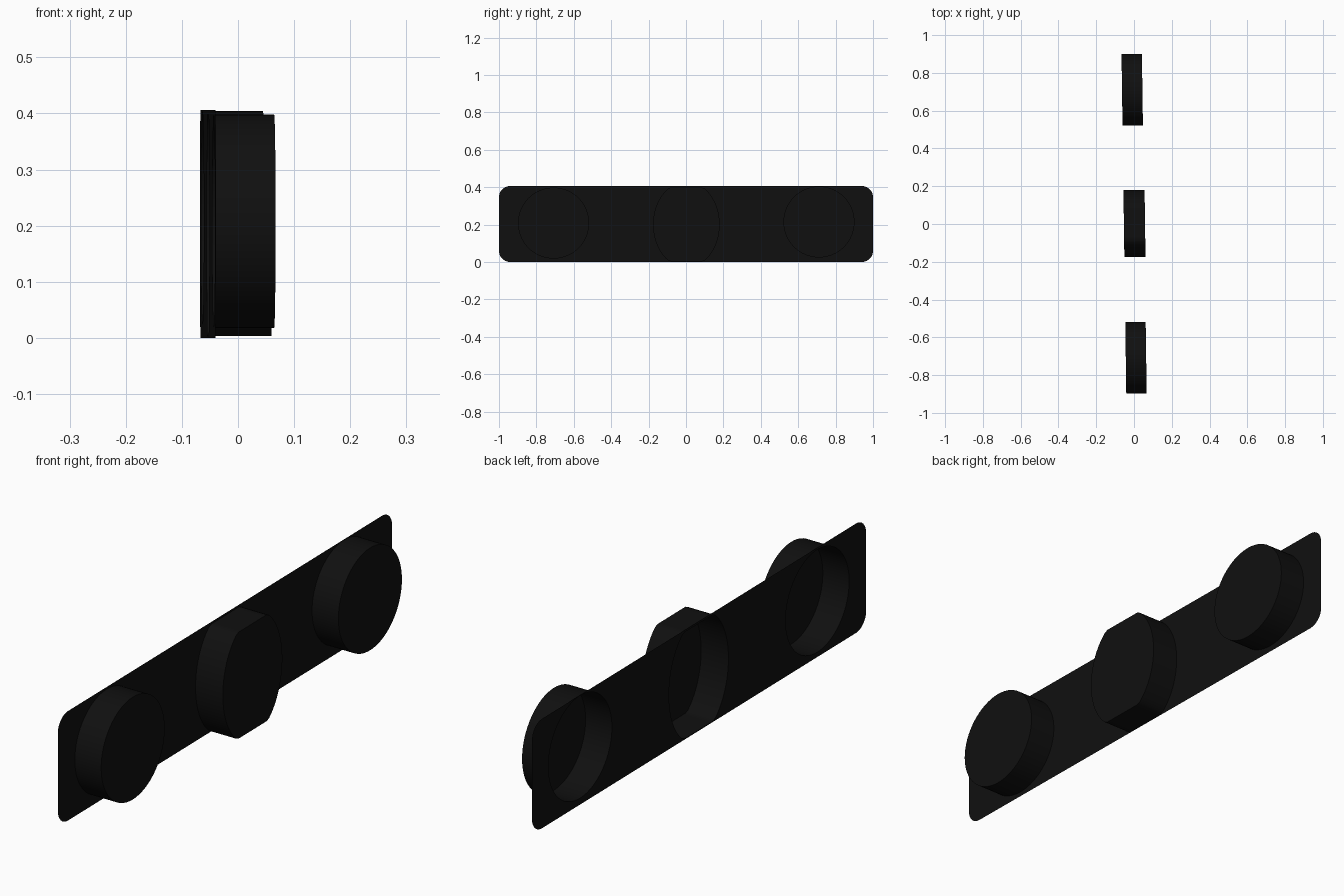
import bpy, bmesh
from math import sin, cos, pi, radians

if "Cube" in bpy.data.objects:
    bpy.data.objects.remove(bpy.data.objects["Cube"])

black = bpy.data.materials.new("black")
black.diffuse_color = (0.005, 0.005, 0.005, 1)
black.use_nodes = True
black.node_tree.nodes["Principled BSDF"].inputs["Base Color"].default_value = black.diffuse_color


def sheet_x(y):
    # the whole panel is very slightly skewed
    return -0.0535 - 0.014 * y


def ring(cy, cz, ry, rz, low=0.003, high=0.402, n=64):
    # ellipse outline, flattened where it meets the plate edges
    pts = []
    for i in range(n):
        a = 2 * pi * i / n
        pts.append((cy + ry * cos(a), min(high, max(low, cz + rz * sin(a)))))
    return pts


def rounded_rect(y, z0, z1, r, n=8):
    pts = []
    corners = [(y - r, z1 - r), (-y + r, z1 - r), (-y + r, z0 + r), (y - r, z0 + r)]
    for k, (cy, cz) in enumerate(corners):
        for i in range(n + 1):
            a = pi / 2 * (k + i / n)
            pts.append((cy + r * cos(a), cz + r * sin(a)))
    return pts


def finish(bm, name):
    me = bpy.data.meshes.new(name)
    bm.to_mesh(me)
    bm.free()
    ob = bpy.data.objects.new(name, me)
    bpy.context.collection.objects.link(ob)
    me.materials.append(black)
    bpy.ops.object.select_all(action='DESELECT')
    ob.select_set(True)
    bpy.context.view_layer.objects.active = ob
    bpy.ops.object.shade_smooth_by_angle(angle=radians(30))


# name, outline, depth
cups = [
    ("left_cup", ring(-0.708, 0.208, 0.19, 0.19), 0.108),
    ("middle_cup", ring(0.002, 0.2, 0.178, 0.23, 0.003, 0.398), 0.112),
    ("right_cup", ring(0.711, 0.214, 0.19, 0.19, 0.003, 0.404), 0.108),
]

# thin back plate with an opening behind each cup
bm = bmesh.new()
for pts in [rounded_rect(1.0, 0.0, 0.406, 0.06)] + [c[1] for c in cups]:
    vs = [bm.verts.new((sheet_x(y), y, z)) for y, z in pts]
    for i in range(len(vs)):
        bm.edges.new((vs[i - 1], vs[i]))
bmesh.ops.triangle_fill(bm, use_beauty=True, use_dissolve=False, edges=bm.edges[:])
for f in bm.faces:
    f.normal_update()
    if f.normal.x < 0:
        f.normal_flip()
finish(bm, "back_plate")

# hollow cups: side wall plus closed front disc, open at the back
for name, pts, depth in cups:
    bm = bmesh.new()
    back = [bm.verts.new((sheet_x(y), y, z)) for y, z in pts]
    front = [bm.verts.new((sheet_x(y) + depth, y, z)) for y, z in pts]
    for i in range(len(pts)):
        bm.faces.new((back[i - 1], back[i], front[i], front[i - 1]))
    bm.faces.new(front)
    finish(bm, name)
